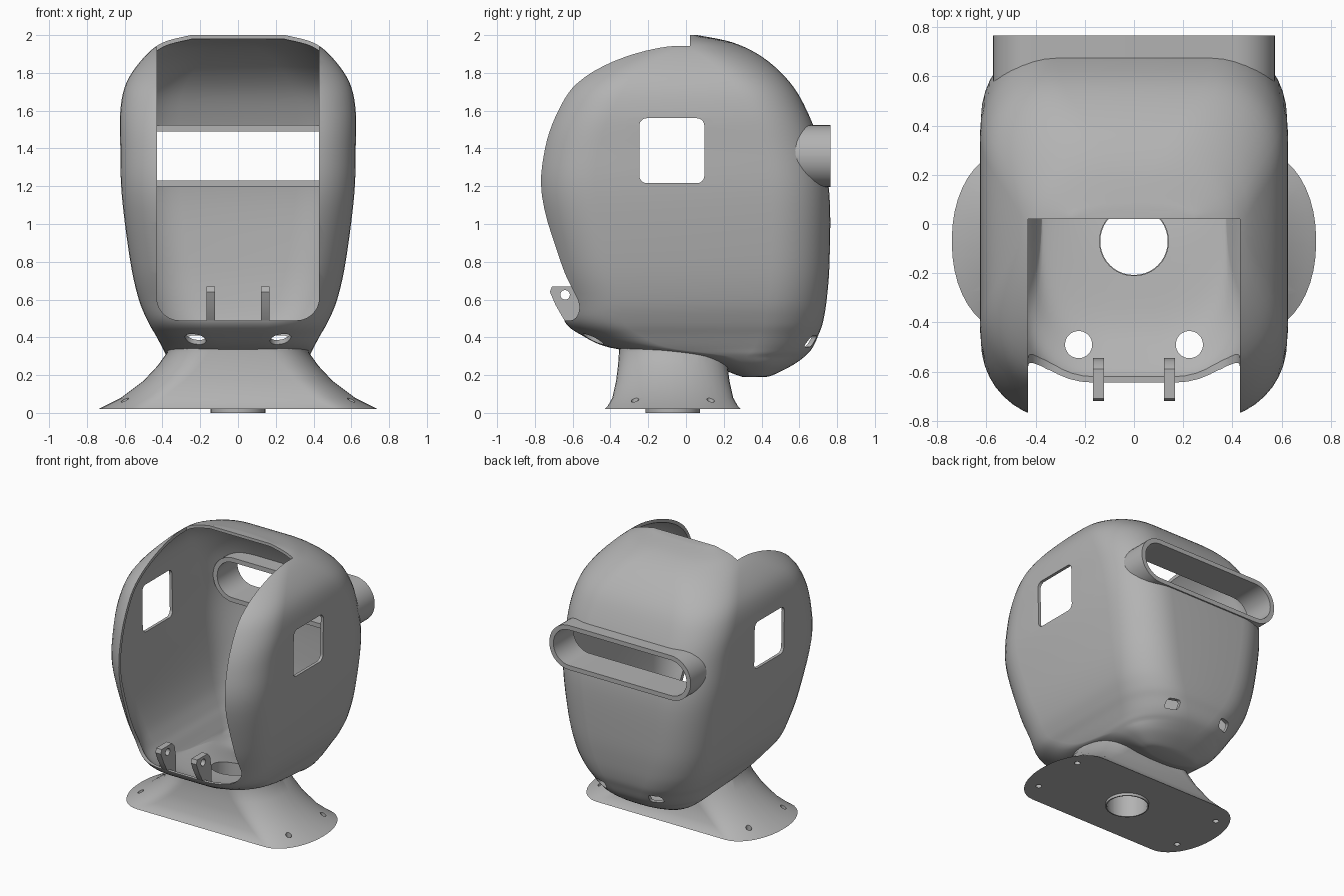
import bpy, bmesh, math
from mathutils import Vector

if "Cube" in bpy.data.objects:
    bpy.data.objects.remove(bpy.data.objects["Cube"], do_unlink=True)

grey = bpy.data.materials.new("plain grey")
grey.use_nodes = True
GREY = (0.45, 0.45, 0.45, 1)
grey.diffuse_color = GREY
grey.node_tree.nodes["Principled BSDF"].inputs["Base Color"].default_value = GREY


def rounded(hx, hy, rx, ry, steps=10):
    """Outline of a rectangle with elliptical corners, centred on the origin."""
    points = []
    for quarter in range(4):
        sx = 1 if quarter in (0, 3) else -1
        sy = 1 if quarter < 2 else -1
        for i in range(steps + 1):
            a = (quarter + i / steps) * math.pi / 2
            points.append((sx * (hx - rx) + rx * math.cos(a),
                           sy * (hy - ry) + ry * math.sin(a)))
    return points


def loft(name, rings):
    """Closed skin through a list of equally long rings."""
    bm = bmesh.new()
    loops = [[bm.verts.new(p) for p in ring] for ring in rings]
    for low, high in zip(loops, loops[1:]):
        for i in range(len(low)):
            j = (i + 1) % len(low)
            bm.faces.new((low[i], low[j], high[j], high[i]))
    bm.faces.new(loops[0][::-1])
    bm.faces.new(loops[-1])
    bmesh.ops.recalc_face_normals(bm, faces=bm.faces)
    mesh = bpy.data.meshes.new(name)
    bm.to_mesh(mesh)
    bm.free()
    mesh.materials.append(grey)
    obj = bpy.data.objects.new(name, mesh)
    bpy.context.collection.objects.link(obj)
    return obj


def prism(name, outline, axis, start, end, u=0, v=0):
    """Extrude an outline along an axis, moved by u and v across it."""
    place = {"x": lambda a, b, d: (d, a, b),
             "y": lambda a, b, d: (a, d, b),
             "z": lambda a, b, d: (a, b, d)}[axis]
    return loft(name, [[place(a + u, b + v, d) for a, b in outline]
                       for d in (start, end)])


def disc(radius):
    return rounded(radius, radius, radius * .99, radius * .99)


def apply(obj, kind, **settings):
    mod = obj.modifiers.new(kind, kind)
    for key, value in settings.items():
        setattr(mod, key, value)
    bpy.ops.object.select_all(action="DESELECT")
    bpy.context.view_layer.objects.active = obj
    obj.select_set(True)
    bpy.ops.object.modifier_apply(modifier=mod.name)


def cut(obj, cutter):
    cutter.hide_render = True
    apply(obj, "BOOLEAN", operation="DIFFERENCE", solver="EXACT", object=cutter)
    bpy.data.objects.remove(cutter, do_unlink=True)


def smooth(obj, degrees=35):
    bpy.ops.object.select_all(action="DESELECT")
    bpy.context.view_layer.objects.active = obj
    obj.select_set(True)
    bpy.ops.object.shade_smooth_by_angle(angle=math.radians(degrees))


# Housing sections: height, half width, front, back
SECTIONS = [Vector(s) for s in (
    (.19, .15, .3, .42), (.2, .22, .27, .46), (.25, .32, .13, .56),
    (.3, .375, -.08, .63), (.345, .4, -.4, .67), (.41, .435, -.55, .7),
    (.48, .475, -.64, .725), (.6, .525, -.66, .745), (.8, .57, -.715, .76),
    (1.15, .615, -.79, .76), (1.4, .623, -.77, .715), (1.6, .623, -.7, .64),
    (1.75, .59, -.61, .55), (1.88, .5, -.45, .41), (1.96, .4, -.27, .25),
    (2, .25, -.02, .06))]


def smooth_sections(keys, steps=5):
    """Catmull-Rom steps through the key sections."""
    result = []
    for i in range(len(keys) - 1):
        a, b = keys[max(i - 1, 0)], keys[i]
        c, d = keys[i + 1], keys[min(i + 2, len(keys) - 1)]
        for s in range(steps):
            t = s / steps
            result.append((b * 2 + (c - a) * t + (a * 2 - b * 5 + c * 4 - d) * t * t
                           + (b * 3 - a - c * 3 + d) * t ** 3) / 2)
    return result + [keys[-1]]


def housing_solid(name):
    rings = []
    for z, width, front, back in smooth_sections(SECTIONS):
        depth, middle = (back - front) / 2, (back + front) / 2
        rx, ry = min(.31, width * .9), min(.31, depth * .9)
        rings.append([(x, y + middle, z) for x, y in rounded(width, depth, rx, ry)])
    return loft(name, rings)


# Hollow housing
housing = housing_solid("housing")
apply(housing, "SOLIDIFY", thickness=.022, offset=-1)

# Front opening, running out through the top
cut(housing, prism("opening_cutter", rounded(.43, 1, .12, .12), "y", -1, .02, 0, 1.49))
# Side windows
cut(housing, prism("window_cutter", rounded(.172, .172, .04, .04), "x", -1, 1, -.075, 1.388))
# Rear slot
SLOT_Z = 1.36
cut(housing, prism("slot_cutter", rounded(.55, .14, .138, .138), "y", .4, 1, 0, SLOT_Z))
# Floor opening, drains and rear vents
cut(housing, prism("floor_cutter", disc(.14), "z", .1, .5, 0, -.07))
for side in (-1, 1):
    cut(housing, prism("drain_cutter", disc(.055), "z", .3, .47, side * .225, -.49))
    cut(housing, prism("vent_cutter", rounded(.045, .03, .02, .02), "y", .4, 1, side * .22, .38))
smooth(housing)

# Slot sleeve
sleeve = prism("slot_sleeve", rounded(.573, .163, .16, .16), "y", .53, .765, 0, SLOT_Z)
cut(sleeve, prism("sleeve_cutter", rounded(.54, .13, .128, .128), "y", .3, 1, 0, SLOT_Z))
smooth(sleeve)

# Flared pedestal with its foot outline
CENTRE = -.07
flare = []
for z, hx, hy, rx in ((.02, .74, .36, .22), (.035, .71, .345, .22), (.08, .62, .32, .22),
                      (.17, .5, .3, .22), (.25, .425, .29, .22), (.32, .375, .285, .22),
                      (.48, .35, .285, .22)):
    flare.append([(x, y + CENTRE, z) for x, y in rounded(hx, hy, rx, hy * .97)])
pedestal = loft("pedestal", flare)
cut(pedestal, housing_solid("housing_cutter"))
cut(pedestal, prism("bore_cutter", disc(.14), "z", -.1, 1, 0, CENTRE))
for sx in (-1, 1):
    for sy in (-1, 1):
        cut(pedestal, prism("bolt_cutter", disc(.02), "z", -.1, .2,
                            sx * .6, CENTRE + sy * .2))
smooth(pedestal)

# Locating ring under the foot
ring = prism("locating_ring", disc(.145), "z", 0, .025, 0, CENTRE)
cut(ring, prism("ring_cutter", disc(.137), "z", -.1, .1, 0, CENTRE))
smooth(ring)

# Hinge lugs on the front lip
LUG = [(-.71, .67), (-.59, .67), (-.56, .64), (-.545, .56), (-.545, .44),
       (-.62, .46), (-.65, .5), (-.69, .57), (-.72, .64)]
for side, name in ((1, "left_hinge_lug"), (-1, "right_hinge_lug")):
    lug = prism(name, LUG, "x", side * .122, side * .166)
    cut(lug, prism("pin_cutter", disc(.025), "x", -1, 1, -.64, .625))
    smooth(lug)
